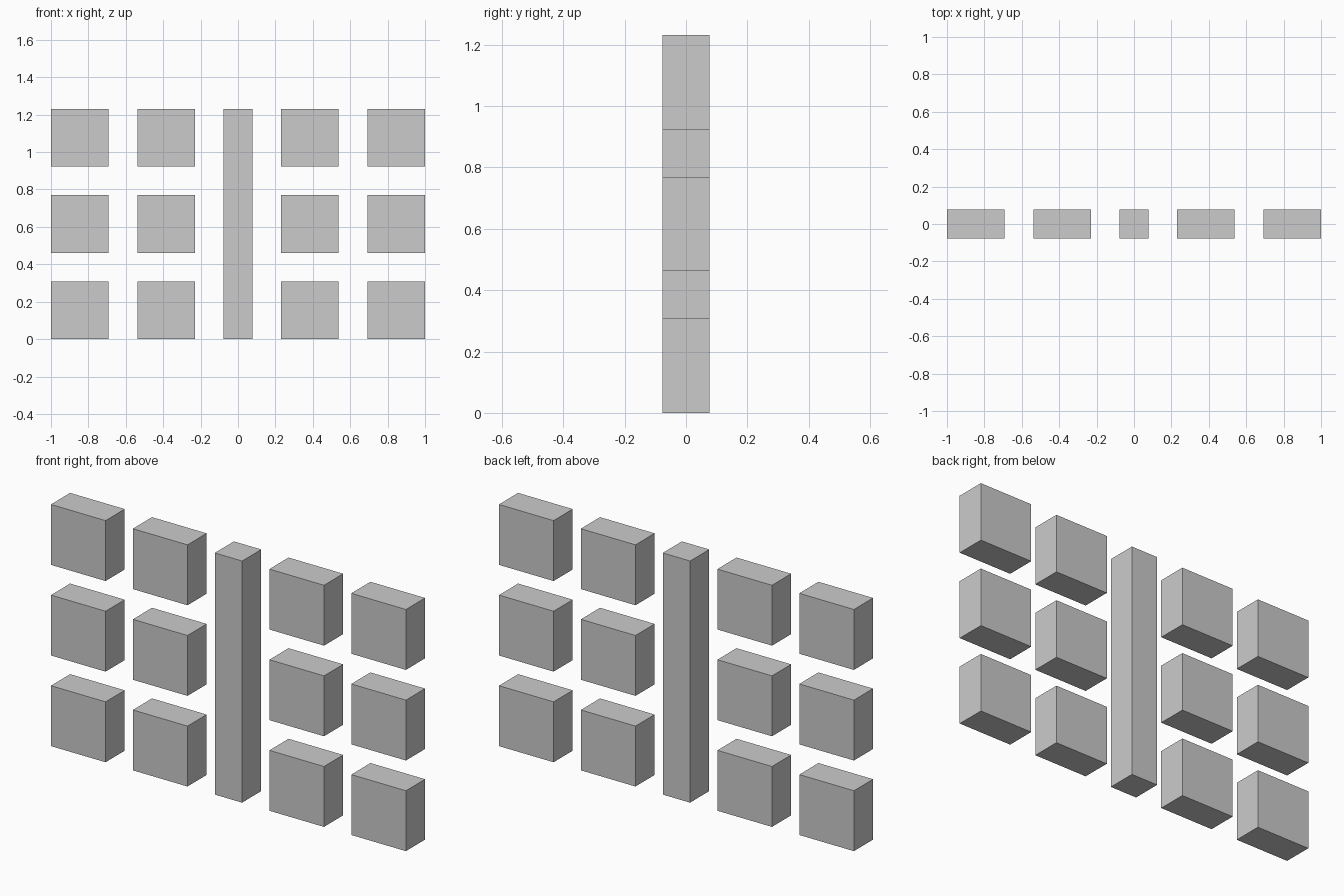
import bpy

if "Cube" in bpy.data.objects:
    bpy.data.objects.remove(bpy.data.objects["Cube"])

U = 2 / 26            # module: the row is 26 modules wide
BLOCK = 4 * U         # block side
PITCH = 6 * U         # block plus gap
DEPTH = 2 * U
HEIGHT = 16 * U


def box(name, centre, size):
    bpy.ops.mesh.primitive_cube_add(size=1, location=centre)
    ob = bpy.context.object
    ob.name = name
    ob.scale = size
    bpy.ops.object.transform_apply(location=False, rotation=False, scale=True)
    return ob


# Central post
box("centre_post", (0, 0, HEIGHT / 2), (DEPTH, DEPTH, HEIGHT))

# Two columns of three blocks on each side of the post
for side, sign in (("left", -1), ("right", 1)):
    for col, x in (("inner", 5 * U), ("outer", 11 * U)):
        for row, level in enumerate(("bottom", "middle", "top")):
            box(f"{side}_{col}_{level}_block",
                (sign * x, 0, BLOCK / 2 + row * PITCH),
                (BLOCK, DEPTH, BLOCK))
